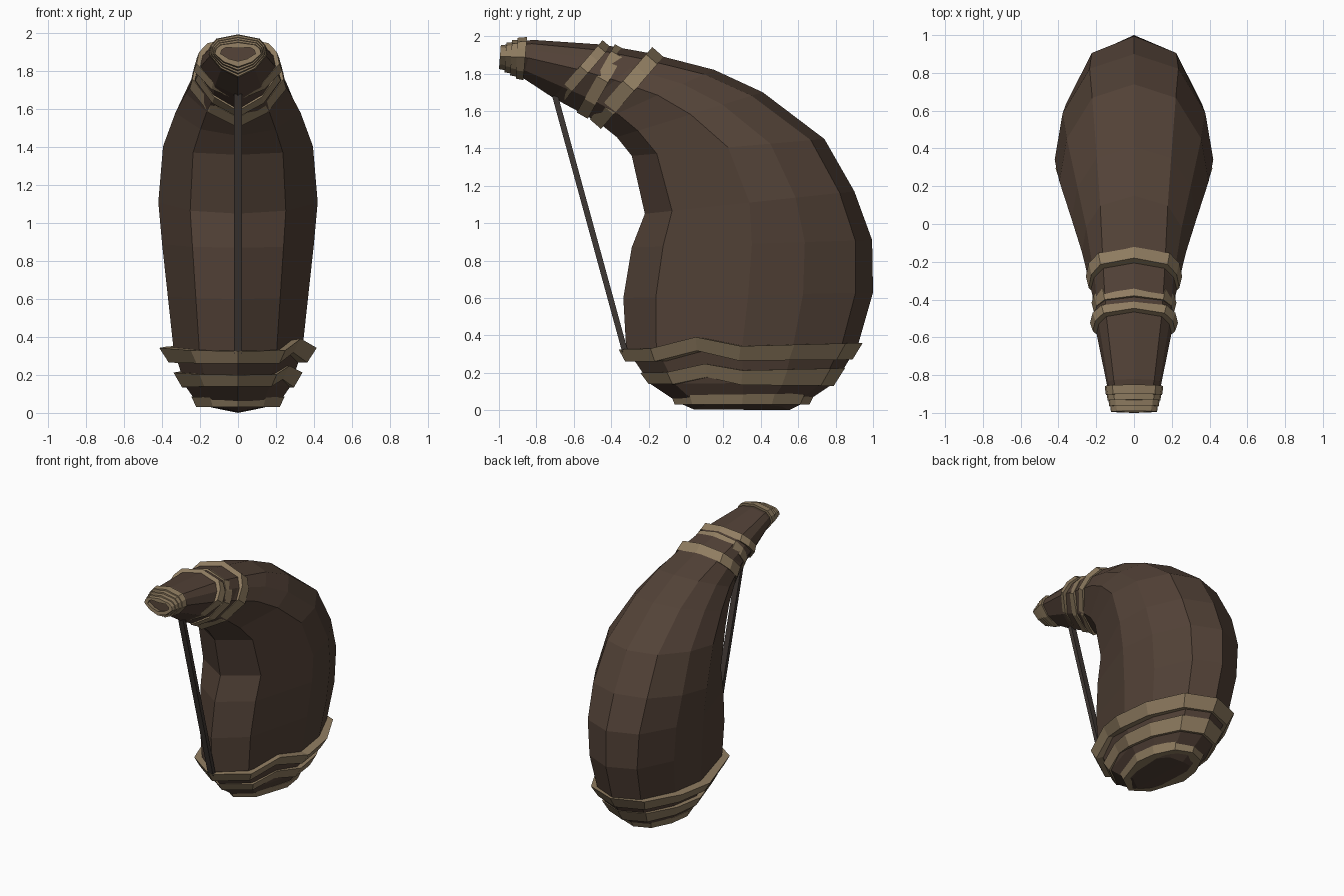
import bpy, bmesh
from mathutils import Vector

if "Cube" in bpy.data.objects:
    bpy.data.objects.remove(bpy.data.objects["Cube"])


def material(name, rgb):
    m = bpy.data.materials.new(name)
    m.diffuse_color = (*rgb, 1)
    m.use_nodes = True
    m.node_tree.nodes["Principled BSDF"].inputs["Base Color"].default_value = m.diffuse_color
    return m


HIDE = material("hide", (0.085, 0.054, 0.038))
CORD = material("cord", (0.28, 0.205, 0.12))
LEATHER = material("leather", (0.048, 0.038, 0.033))


def section(inner, outer, w, neck=0.0):
    """Ten-sided ring spanning inner to outer point in the y/z plane."""
    a, b = Vector((0, *inner)), Vector((0, *outer))
    half = [(0, 1), (0.56 + 0.18 * neck, 0.93 - 0.03 * neck), (0.9 + 0.04 * neck, 0.72 + 0.02 * neck),
            (1, 0.5 + 0.03 * neck), (0.6, 0.13 + 0.07 * neck), (0, 0)]
    full = half + [(-x, t) for x, t in half[4:0:-1]]
    return [a.lerp(b, t) + Vector((x * w, 0, 0)) for x, t in full]


def shrink(ring, amount):
    c = sum(ring, Vector()) / len(ring)
    return [p - (p - c).normalized() * amount for p in ring]


def loft(name, rings, mat, closed=False):
    bm = bmesh.new()
    vs = [[bm.verts.new(p) for p in r] for r in rings]
    n = len(rings[0])
    pairs = list(zip(vs, vs[1:])) + ([(vs[-1], vs[0])] if closed else [])
    for r, s in pairs:
        for i in range(n):
            j = (i + 1) % n
            bm.faces.new((r[i], r[j], s[j], s[i]))
    if not closed:  # caps split along the middle
        h = n // 2
        for r in (vs[0], vs[-1]):
            bm.faces.new(r[:h + 1])
            bm.faces.new(r[h:] + r[:1])
    bmesh.ops.recalc_face_normals(bm, faces=bm.faces)
    me = bpy.data.meshes.new(name)
    bm.to_mesh(me)
    bm.free()
    me.materials.append(mat)
    ob = bpy.data.objects.new(name, me)
    bpy.context.collection.objects.link(ob)
    return ob


def band(name, low, high, thick, lift=0.0):
    """Wrapped strip between two rings, optionally kinked up on the right."""
    if lift:
        for r in (low, high):
            r.insert(4, r[3].lerp(r[4], 0.5) + Vector((0, 0, lift)))
    loft(name, [low, high, shrink(high, thick), shrink(low, thick)], CORD, closed=True)


# curved body: inner point, outer point, half width, neck shape blend
body = [((0.04, 0.005), (0.55, 0.0), 0.17, 0), ((-0.04, 0.04), (0.65, 0.05), 0.21, 0),
        ((-0.19, 0.14), (0.80, 0.15), 0.28, 0), ((-0.32, 0.33), (0.92, 0.35), 0.34, 0),
        ((-0.335, 0.60), (1.0, 0.63), 0.37, 0), ((-0.29, 0.87), (0.995, 0.91), 0.40, 0),
        ((-0.22, 1.05), (0.90, 1.17), 0.42, 0), ((-0.29, 1.36), (0.74, 1.45), 0.395, 0),
        ((-0.37, 1.46), (0.41, 1.70), 0.33, 0.2), ((-0.47, 1.54), (0.15, 1.82), 0.275, 0.5),
        ((-0.58, 1.60), (-0.20, 1.91), 0.22, 1), ((-0.71, 1.67), (-0.45, 1.955), 0.20, 1),
        ((-0.87, 1.775), (-0.82, 1.98), 0.145, 1), ((-0.97, 1.82), (-0.96, 1.96), 0.11, 1)]
rings = [section(*r) for r in body]
for p in rings[0]:  # shallow keel under the base
    p.z += abs(p.x) * 0.2
loft("horn_body", rings, HIDE)

# flared wraps around the base
base = [((-0.06, 0.03), (0.66, 0.03), 0.22, (-0.08, 0.08), (0.69, 0.09), 0.245, 0.0),
        ((-0.20, 0.14), (0.79, 0.13), 0.295, (-0.245, 0.20), (0.85, 0.225), 0.34, 0.04),
        ((-0.325, 0.26), (0.89, 0.27), 0.365, (-0.36, 0.325), (0.945, 0.36), 0.415, 0.055)]
for i, (a, b, w, c, d, v, lift) in enumerate(base):
    band(f"base_wrap_{i + 1}", section(a, b, w), section(c, d, v), 0.09, lift)

# slanted wraps around the neck
for i, (a, b, w) in enumerate([((-0.485, 1.53), (-0.15, 1.915), 0.25),
                               ((-0.555, 1.575), (-0.35, 1.94), 0.22),
                               ((-0.68, 1.665), (-0.425, 1.96), 0.228)]):
    d = Vector((b[0] - a[0], b[1] - a[1])).normalized()
    h = (0.04, 0.034, 0.028)[i]
    off = Vector((d.y, -d.x)) * h
    band(f"neck_wrap_{i + 1}", section(Vector(a) + off, Vector(b) + off, w + 0.005, 1),
         section(Vector(a) - off, Vector(b) - off, w - 0.01, 1), 0.05)

# stepped cord rings at the mouth
for i in range(4):
    y = -0.88 - 0.03 * i
    lo, hi, w = 1.765 + 0.017 * i, 1.995 - 0.013 * i, 0.155 - 0.009 * i
    band(f"mouth_ring_{i + 1}", section((y + 0.01, lo), (y + 0.03, hi), w, 1),
         section((y - 0.03, lo + 0.008), (y - 0.02, hi - 0.004), w - 0.006, 1), 0.03)

# straight carrying strap
t, d = 0.016, 0.022
strap = [[Vector((x, y + o, z)) for x, o in ((-d, -t), (d, -t), (d, t), (-d, t))]
         for y, z in ((-0.325, 0.31), (-0.70, 1.68))]
loft("strap", strap, LEATHER)
